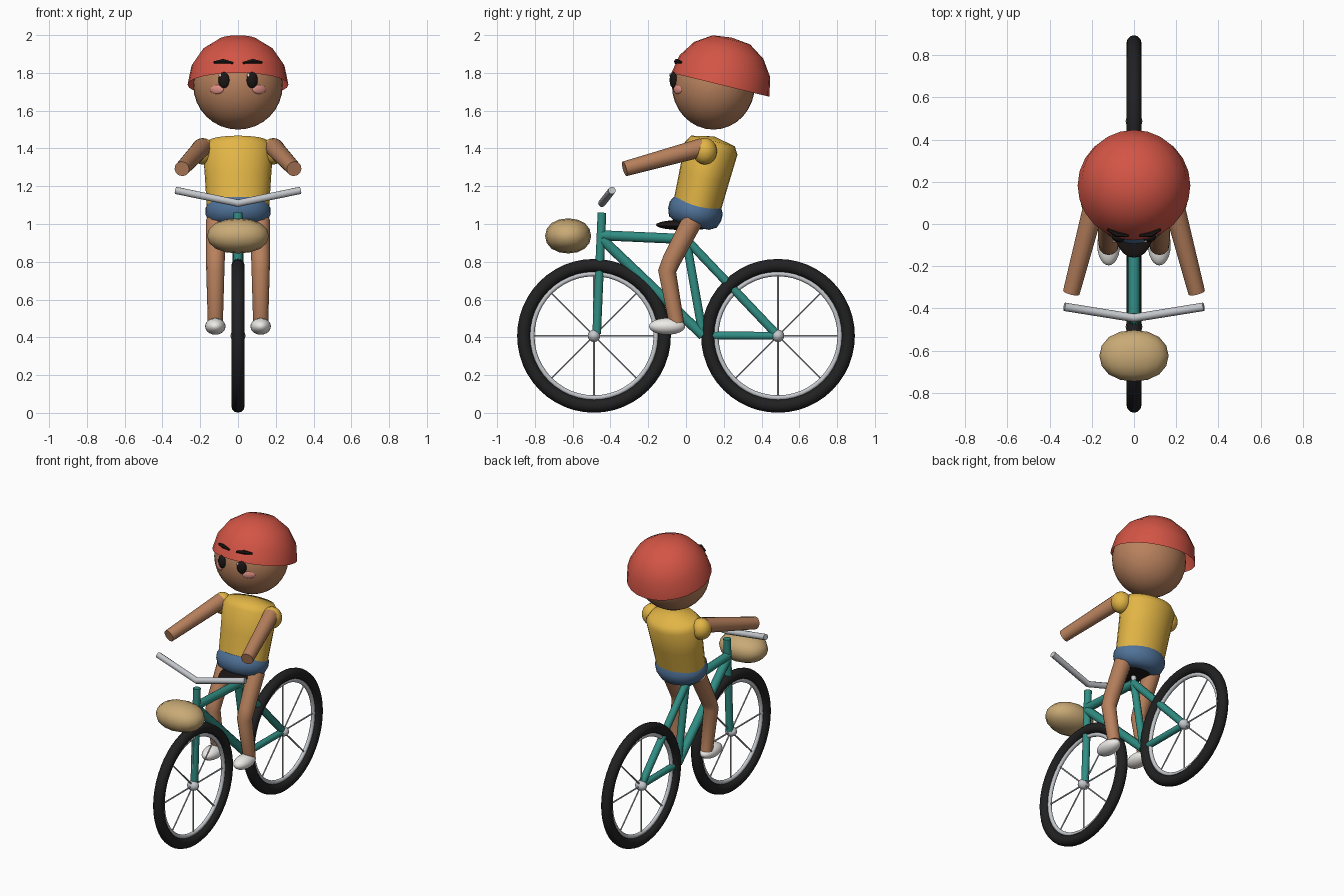
import bpy, bmesh, math
from mathutils import Vector

if "Cube" in bpy.data.objects:
    bpy.data.objects.remove(bpy.data.objects["Cube"])

LEAN = math.radians(-13.7)          # backward tilt of body and helmet


def mat(name, rgb):
    m = bpy.data.materials.new(name)
    m.diffuse_color = (*rgb, 1)
    m.use_nodes = True
    m.node_tree.nodes["Principled BSDF"].inputs["Base Color"].default_value = m.diffuse_color
    return m


TEAL = mat("teal", (0.03, 0.27, 0.23))
RUBBER = mat("rubber", (0.015, 0.015, 0.016))
METAL = mat("metal", (0.55, 0.57, 0.60))
SKIN = mat("skin", (0.48, 0.22, 0.11))
YELLOW = mat("yellow", (0.76, 0.46, 0.06))
BLUE = mat("blue", (0.08, 0.17, 0.32))
RED = mat("red", (0.65, 0.09, 0.06))
TAN = mat("tan", (0.58, 0.40, 0.18))
WHITE = mat("white", (0.85, 0.83, 0.80))
PINK = mat("pink", (0.75, 0.28, 0.24))
BLACK = mat("black", (0.012, 0.008, 0.008))


def finish(ob, name, m, angle=40):
    ob.name = name
    ob.data.materials.clear()
    ob.data.materials.append(m)
    bpy.ops.object.select_all(action='DESELECT')
    ob.select_set(True)
    bpy.context.view_layer.objects.active = ob
    bpy.ops.object.shade_smooth_by_angle(angle=math.radians(angle))
    return ob


def ball(name, loc, size, m, rot=(0, 0, 0), seg=24):
    bpy.ops.mesh.primitive_uv_sphere_add(segments=seg, ring_count=seg // 2,
                                         location=loc, rotation=rot)
    ob = bpy.context.object
    ob.scale = size
    return finish(ob, name, m, 60)


def tube(name, pts, radii, m, res=3):
    """Round rod through points, with a radius at each point."""
    cu = bpy.data.curves.new(name, 'CURVE')
    cu.dimensions = '3D'
    cu.bevel_depth = 1
    cu.bevel_resolution = res
    cu.use_fill_caps = True
    sp = cu.splines.new('POLY')
    sp.points.add(len(pts) - 1)
    for p, co, r in zip(sp.points, pts, radii):
        p.co = (*co, 1)
        p.radius = r
    ob = bpy.data.objects.new(name, cu)
    bpy.context.collection.objects.link(ob)
    bpy.ops.object.select_all(action='DESELECT')
    ob.select_set(True)
    bpy.context.view_layer.objects.active = ob
    bpy.ops.object.convert(target='MESH')
    return finish(bpy.context.object, name, m, 50)


def lathe(name, profile, loc, m, ysc=1.0, seg=24):
    """Spin an (r, h) profile round z, then lean it back."""
    bm = bmesh.new()
    vs = [bm.verts.new((r, 0, h)) for r, h in profile]
    es = [bm.edges.new(p) for p in zip(vs, vs[1:])]
    bmesh.ops.spin(bm, geom=vs + es, cent=(0, 0, 0), axis=(0, 0, 1),
                   angle=math.tau, steps=seg, use_merge=False)
    bmesh.ops.remove_doubles(bm, verts=bm.verts, dist=1e-4)
    bmesh.ops.recalc_face_normals(bm, faces=bm.faces)
    me = bpy.data.meshes.new(name)
    bm.to_mesh(me)
    bm.free()
    ob = bpy.data.objects.new(name, me)
    bpy.context.collection.objects.link(ob)
    ob.location, ob.scale, ob.rotation_euler = loc, (1, ysc, 1), (LEAN, 0, 0)
    return finish(ob, name, m, 50)


def ring(name, loc, major, minor, m):
    bpy.ops.mesh.primitive_torus_add(location=loc, rotation=(0, math.pi / 2, 0),
                                     major_radius=major, minor_radius=minor,
                                     major_segments=48, minor_segments=12)
    return finish(bpy.context.object, name, m, 60)


# wheels: tyre, rim, hub, spokes
HUB_Z = 0.408
for end, y in (("front", -0.487), ("rear", 0.487)):
    c = Vector((0, y, HUB_Z))
    ring(end + "_tyre", c, 0.372, 0.035, RUBBER)
    ring(end + "_rim", c, 0.328, 0.013, METAL)
    ball(end + "_hub", c, (0.04, 0.033, 0.033), METAL, seg=16)
    for i in range(4):
        a = i * math.pi / 4
        d = Vector((0, math.cos(a), math.sin(a))) * 0.328
        tube(f"{end}_spoke_{i}", [c - d, c + d], [0.005] * 2, METAL, 1)

# frame
crank, seat_top = (0, 0.09, 0.41), (0, 0.0, 0.92)
rear_hub, front_hub = (0, 0.487, HUB_Z), (0, -0.473, HUB_Z + 0.01)
for name, a, b, r in (
        ("fork", front_hub, (0, -0.445, 1.06), 0.024),
        ("top_tube", (0, -0.448, 0.94), seat_top, 0.028),
        ("down_tube", (0, -0.445, 0.92), crank, 0.028),
        ("seat_tube", seat_top, crank, 0.024),
        ("seat_stay", seat_top, rear_hub, 0.024),
        ("chain_stay", crank, rear_hub, 0.022)):
    tube(name, [a, b], [r, r], TEAL)
tube("seat_post", [seat_top, (0, -0.005, 1.0)], [0.016] * 2, METAL)
ball("seat", (0, 0.0, 0.995), (0.1, 0.16, 0.028), BLACK)

# handlebar
tube("handlebar", [(-0.33, -0.392, 1.178), (0, -0.445, 1.11), (0.33, -0.392, 1.178)],
     [0.02] * 3, METAL)

# basket: rounded block
bpy.ops.mesh.primitive_cube_add(size=2, location=(0, -0.624, 0.937))
basket = bpy.context.object
sub = basket.modifiers.new("round", 'SUBSURF')
sub.levels = sub.render_levels = 2
bpy.ops.object.modifier_apply(modifier="round")
top = max(v.co.z for v in basket.data.vertices)
basket.scale = (0.164 / top, 0.122 / top, 0.093 / top)
finish(basket, "basket", TAN, 35)

# torso and shorts
lathe("torso", [(0, 0), (0.165, 0), (0.175, 0.17), (0.186, 0.33), (0.155, 0.37), (0, 0.395)],
      (0, 0.055, 1.08), YELLOW, 0.77)
lathe("shorts", [(0, -0.07), (0.11, -0.066), (0.155, -0.045), (0.172, -0.005),
                 (0.172, 0.03), (0.155, 0.06), (0, 0.07)],
      (0, 0.047, 1.055), BLUE, 0.84)

# head and helmet
ball("head", (0, 0.145, 1.735), (0.237, 0.22, 0.235), SKIN, seg=32)
lathe("helmet", [(0.267 * math.cos(math.radians(a)), 0.265 * math.sin(math.radians(a)))
                 for a in (0, 22.5, 45, 67.5)] + [(0, 0.257)],
      (0, 0.182, 1.737), RED)

# mirrored parts: face, arms, legs
for side, s in (("left", 1), ("right", -1)):
    ball(side + "_eye", (s * 0.075, -0.066, 1.762), (0.031, 0.02, 0.043), BLACK, (0, 0, s * 0.3), 16)
    ball(side + "_eye_glint", (s * 0.075 - 0.02, -0.083, 1.788), (0.008, 0.006, 0.01), WHITE, seg=8)
    ball(side + "_cheek", (s * 0.112, -0.042, 1.713), (0.042, 0.012, 0.025), PINK, (0, 0, s * 0.55), 16)
    tube(side + "_brow", [(s * 0.026, -0.056, 1.853), (s * 0.08, -0.05, 1.862),
                          (s * 0.127, -0.026, 1.856)], [0.006, 0.013, 0.006], BLACK, 1)
    ball(side + "_shoulder", (s * 0.187, 0.10, 1.385), (0.064, 0.064, 0.07), YELLOW)
    tube(side + "_arm", [(s * 0.19, 0.085, 1.405), (s * 0.297, -0.325, 1.292)],
         [0.05, 0.04], SKIN, 4)
    tube(side + "_leg", [(s * 0.115, 0.035, 1.02), (s * 0.12, -0.075, 0.81), (s * 0.12, -0.1, 0.75),
                         (s * 0.12, -0.05, 0.475)], [0.055, 0.05, 0.048, 0.04], SKIN, 4)
    ball(side + "_shoe", (s * 0.12, -0.1, 0.458), (0.054, 0.096, 0.044), WHITE)
